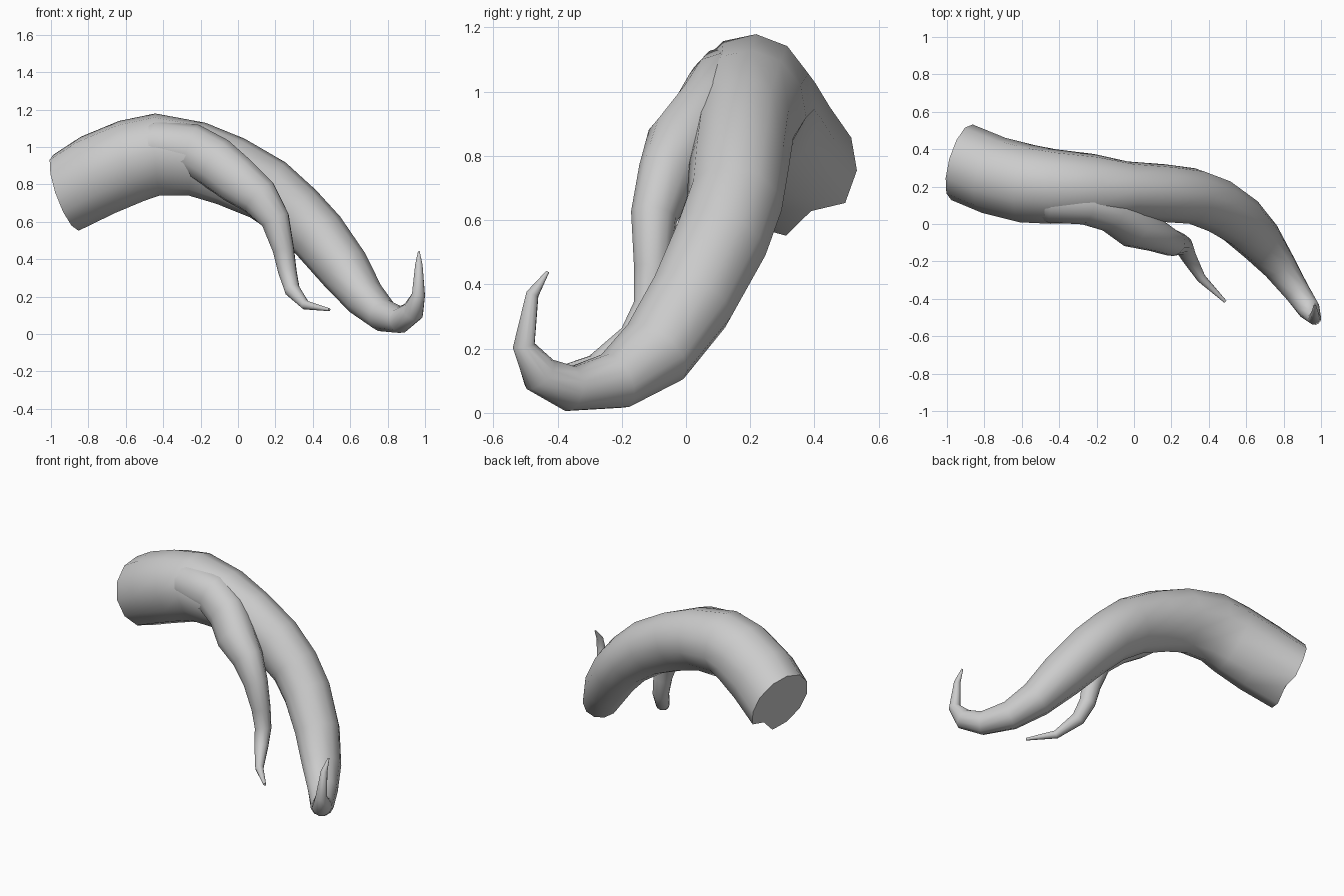
import bpy, bmesh, math
from mathutils import Vector

cube = bpy.data.objects.get("Cube")
if cube:
    bpy.data.objects.remove(cube, do_unlink=True)

grey = bpy.data.materials.new("plain_grey")
grey.use_nodes = True
grey.diffuse_color = (0.6, 0.6, 0.6, 1)
grey.node_tree.nodes["Principled BSDF"].inputs["Base Color"].default_value = (0.6, 0.6, 0.6, 1)
SIDES = 12


def limb(name, start_dir, rings, notch=None):
    """Tapered tube through rings of (x, y, z, half height, half width, underside pinch)."""
    bm = bmesh.new()
    pts = [Vector(r[:3]) for r in rings]
    up, loops = Vector((0, 0, 1)), []
    for i, (p, ring) in enumerate(zip(pts, rings)):
        before = (p - pts[i - 1]).normalized() if i else Vector(start_dir)
        after = (pts[i + 1] - p).normalized() if 0 < i < len(pts) - 1 else Vector()
        t = (before + after).normalized()
        up = (up - t * up.dot(t)).normalized()
        side = up.cross(t)
        pinch = ring[5] if len(ring) > 5 else 0
        loop = []
        for k in range(SIDES):
            a = math.tau * k / SIDES
            width = ring[4] * (1 - pinch * max(0, -math.cos(a)))
            loop.append(bm.verts.new(p + up * math.cos(a) * ring[3] + side * math.sin(a) * width))
        loops.append(loop)
    # small broken notch in the cut end
    if notch is not None:
        v = loops[0][notch]
        v.co = v.co.lerp(pts[0], 0.2).lerp(pts[1], 0.06)
    for a, b in zip(loops, loops[1:]):
        for k in range(SIDES):
            n = (k + 1) % SIDES
            bm.faces.new((a[k], a[n], b[n], b[k]))
    bm.faces.new(loops[0])
    bm.faces.new(loops[-1])
    bmesh.ops.recalc_face_normals(bm, faces=bm.faces)
    mesh = bpy.data.meshes.new(name)
    bm.to_mesh(mesh)
    bm.free()
    mesh.materials.append(grey)
    obj = bpy.data.objects.new(name, mesh)
    bpy.context.collection.objects.link(obj)
    bpy.ops.object.select_all(action="DESELECT")
    obj.select_set(True)
    bpy.context.view_layer.objects.active = obj
    bpy.ops.object.shade_smooth_by_angle(angle=math.radians(50))


# thick arched limb ending in an upturned tip
limb("main_limb", (.92, -.26, .33), [
    (-.92, .33, .755, .215, .21),
    (-.75, .26, .85, .225, .21),
    (-.57, .215, .925, .225, .21, .15),
    (-.43, .20, .96, .22, .20, .3),
    (-.22, .19, .935, .20, .185, .3),
    (-.04, .18, .87, .19, .155, .25),
    (.16, .165, .77, .175, .155, .2),
    (.31, .15, .65, .16, .15, .2),
    (.43, .105, .525, .155, .15, .2),
    (.57, .015, .345, .14, .14, .1),
    (.68, -.095, .19, .11, .125),
    (.775, -.22, .10, .088, .095),
    (.87, -.36, .075, .072, .07),
    (.935, -.455, .12, .062, .06),
    (.965, -.505, .21, .035, .036),
    (.967, -.478, .37, .02, .02),
    (.967, -.43, .44, .005, .005),
], notch=5)

# thin side limb splitting away from the front of the arch
limb("side_branch", (.97, -.2, .2), [
    (-.68, .23, .96, .09, .13),
    (-.43, .135, 1.01, .135, .13),
    (-.25, .115, .985, .14, .12),
    (-.12, .07, .915, .14, .115),
    (.0, -.01, .82, .13, .12),
    (.115, -.06, .73, .11, .09),
    (.20, -.10, .61, .08, .072),
    (.243, -.105, .45, .058, .058),
    (.265, -.115, .33, .05, .05),
    (.29, -.17, .235, .042, .042),
    (.36, -.29, .155, .025, .025),
    (.488, -.415, .13, .008, .008),
])
